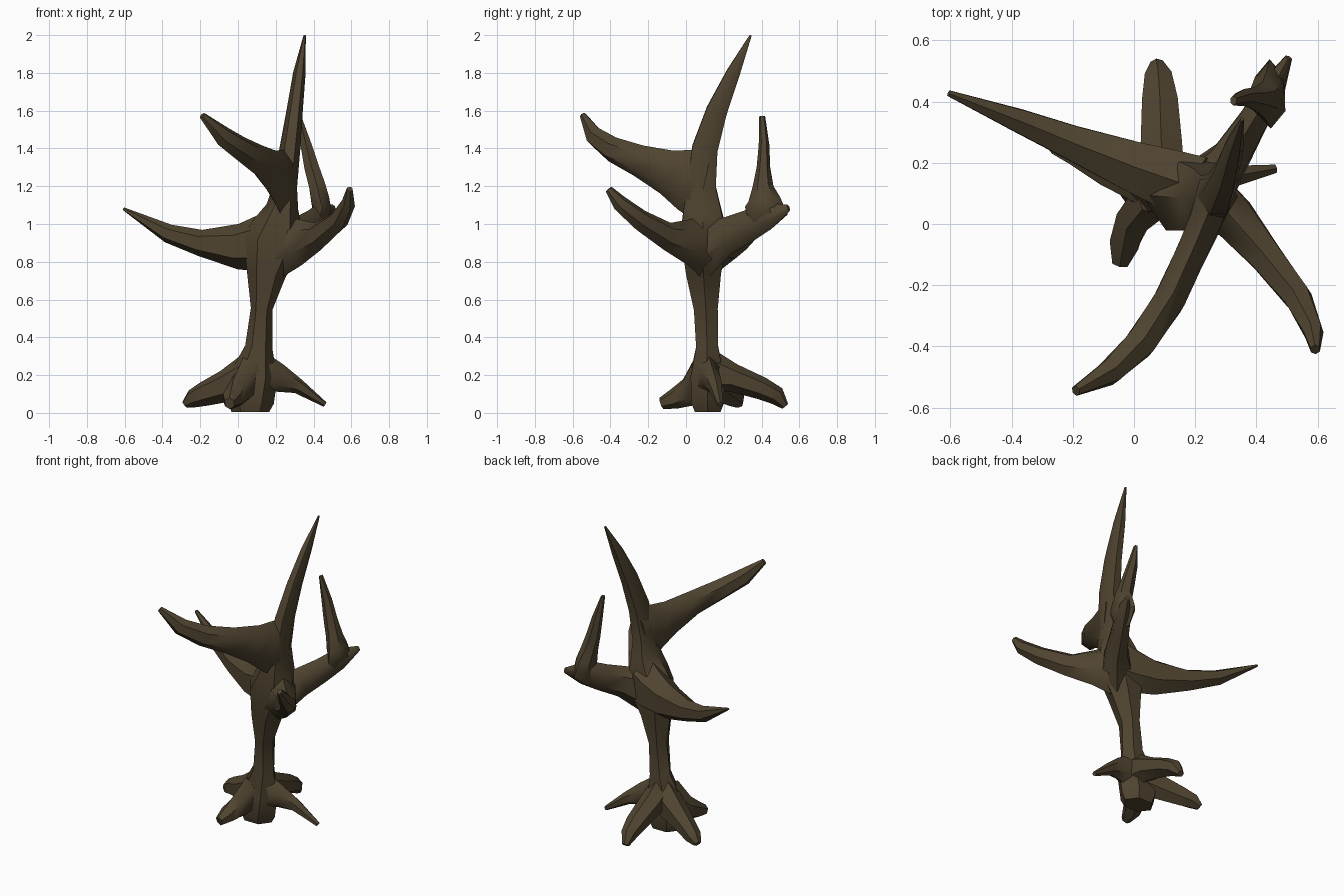
import bpy, bmesh, math
from mathutils import Vector

bark = bpy.data.materials.new("dark_bark")
bark.diffuse_color = (0.08, 0.058, 0.03, 1)
SIDES = 6


def limb(name, rings, ref=(0, 0, 1), flat_front=False):
    """Tapered tube; each ring is x, y, z, half width, half height."""
    bm = bmesh.new()
    pts = [Vector(r[:3]) for r in rings]
    start, fw, fh = (0, 1.0, 1.12) if flat_front else (math.pi / 2, 1.12, 1.0)
    loops = []
    for i, (p, r) in enumerate(zip(pts, rings)):
        before = pts[max(i - 1, 0)]
        after = pts[min(i + 1, len(pts) - 1)]
        t = (after - before).normalized()
        side = t.cross(Vector(ref)).normalized()
        up = side.cross(t)
        loop = []
        for k in range(SIDES):
            a = start + math.tau * k / SIDES
            loop.append(bm.verts.new(p + side * (math.cos(a) * r[3] * fw)
                                     + up * (math.sin(a) * r[4] * fh)))
        loops.append(loop)
    for a, b in zip(loops, loops[1:]):
        for k in range(SIDES):
            j = (k + 1) % SIDES
            bm.faces.new((a[k], a[j], b[j], b[k]))
    bm.faces.new(loops[0])
    bm.faces.new(loops[-1])
    bmesh.ops.recalc_face_normals(bm, faces=bm.faces)
    me = bpy.data.meshes.new(name)
    bm.to_mesh(me)
    bm.free()
    me.materials.append(bark)
    ob = bpy.data.objects.new(name, me)
    bpy.context.collection.objects.link(ob)
    bpy.ops.object.select_all(action='DESELECT')
    ob.select_set(True)
    bpy.context.view_layer.objects.active = ob
    bpy.ops.object.shade_smooth_by_angle(angle=math.radians(50))
    return ob


UPRIGHT = (0, 1, 0)

# Trunk rising into the tallest spike
limb("trunk", [
    (0.065, 0.115, 0.005, .10, .07), (0.065, 0.115, 0.06, .125, .09),
    (0.085, 0.112, 0.20, .125, .09), (0.11, 0.112, 0.35, .072, .06),
    (0.125, 0.105, 0.55, .057, .065), (0.15, 0.093, 0.74, .105, .095),
    (0.185, 0.095, 0.90, .165, .12), (0.215, 0.09, 1.0, .13, .115),
    (0.235, 0.085, 1.09, .085, .10), (0.25, 0.082, 1.2, .063, .078),
    (0.275, 0.10, 1.4, .055, .07), (0.30, 0.163, 1.6, .043, .057),
    (0.325, 0.25, 1.8, .033, .037), (0.353, 0.342, 1.998, .006, .006)],
    UPRIGHT, True)

# Branches
limb("left_branch", [
    (0.22, 0.11, 0.92, .11, .18), (0.12, 0.145, 0.895, .10, .15),
    (0.0, 0.187, 0.88, .085, .12),
    (-0.20, 0.265, 0.90, .058, .07), (-0.37, 0.335, 0.95, .04, .05),
    (-0.605, 0.427, 1.08, .01, .008)])
limb("front_branch", [
    (0.26, 0.11, 1.21, .055, .21), (0.23, 0.0, 1.235, .055, .165),
    (0.185, -0.1, 1.275, .052, .12), (0.115, -0.25, 1.335, .052, .085),
    (0.02, -0.39, 1.395, .05, .068), (-0.08, -0.485, 1.465, .04, .055),
    (-0.19, -0.545, 1.575, .016, .018)])
limb("right_branch", [
    (0.20, 0.10, 0.88, .11, .17), (0.32, 0.025, 0.905, .075, .125),
    (0.425, -0.10, 0.935, .055, .075), (0.535, -0.24, 1.02, .045, .057),
    (0.585, -0.35, 1.11, .032, .043), (0.592, -0.41, 1.185, .015, .02)])
limb("back_branch", [
    (0.20, 0.08, 0.87, .11, .16), (0.31, 0.21, 0.935, .065, .10),
    (0.385, 0.33, 0.99, .05, .085), (0.445, 0.43, 1.045, .045, .075),
    (0.505, 0.543, 1.085, .012, .018)])
# Broad wedge foot rising from the back branch into a hook
limb("back_branch_hook", [
    (0.42, 0.39, 0.99, .03, .06), (0.445, 0.425, 1.07, .05, .115),
    (0.435, 0.415, 1.13, .05, .085), (0.42, 0.408, 1.2, .045, .055),
    (0.39, 0.41, 1.30, .04, .036), (0.36, 0.413, 1.42, .03, .028),
    (0.325, 0.403, 1.57, .01, .016)], UPRIGHT)

# Roots
limb("left_root", [
    (0.08, 0.12, 0.20, .08, .13), (-0.07, 0.18, 0.14, .065, .085),
    (-0.18, 0.235, 0.10, .05, .065), (-0.24, 0.265, 0.075, .045, .05),
    (-0.28, 0.28, 0.045, .022, .022)])
limb("back_root", [
    (0.10, 0.10, 0.22, .07, .13), (0.09, 0.25, 0.185, .07, .075),
    (0.085, 0.40, 0.13, .06, .06), (0.08, 0.48, 0.09, .045, .05),
    (0.075, 0.525, 0.035, .02, .02)])
limb("front_root", [
    (0.08, 0.10, 0.20, .07, .12), (0.0, 0.02, 0.11, .055, .08),
    (-0.03, -0.06, 0.075, .05, .055), (-0.045, -0.13, 0.05, .026, .032)])
limb("right_root", [
    (0.10, 0.11, 0.20, .07, .14), (0.22, 0.13, 0.185, .045, .075),
    (0.32, 0.155, 0.14, .035, .04), (0.46, 0.18, 0.045, .014, .014)])
